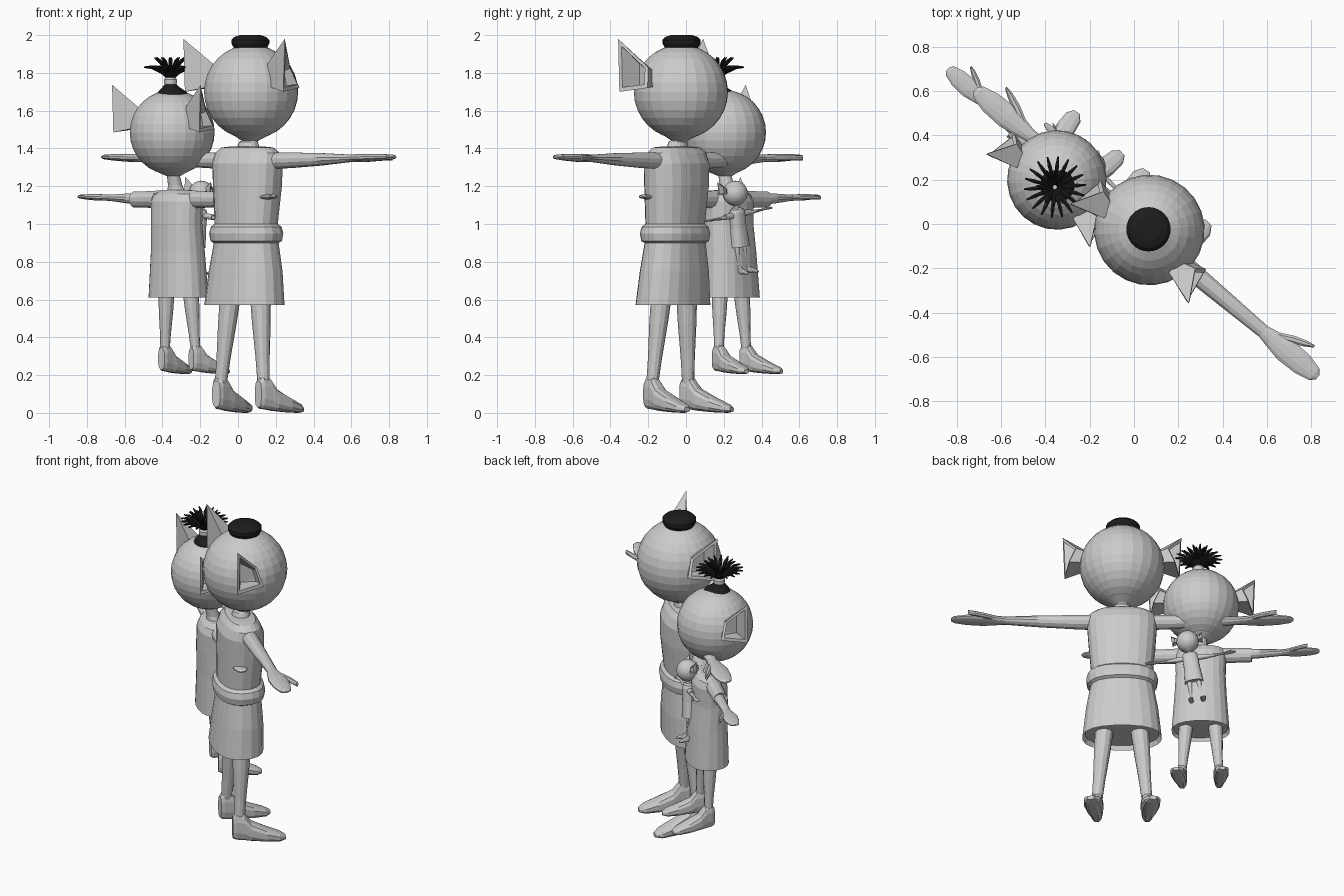
import bpy, bmesh, math
from mathutils import Matrix, Vector

if "Cube" in bpy.data.objects:
    bpy.data.objects.remove(bpy.data.objects["Cube"])


def material(name, c):
    m = bpy.data.materials.new(name)
    m.diffuse_color = (*c, 1)
    m.use_nodes = True
    m.node_tree.nodes["Principled BSDF"].inputs["Base Color"].default_value = m.diffuse_color
    return m


GREY = material("light grey", (0.6, 0.6, 0.6))
BLACK = material("black", (0.012, 0.012, 0.012))


def finish(name, bm, M, mat):
    bmesh.ops.recalc_face_normals(bm, faces=bm.faces)
    bm.transform(M)
    me = bpy.data.meshes.new(name)
    bm.to_mesh(me)
    bm.free()
    me.materials.append(mat)
    ob = bpy.data.objects.new(name, me)
    bpy.context.collection.objects.link(ob)
    return ob


def skin(name, loops, M, mat):
    """Closed surface through a list of point loops."""
    bm = bmesh.new()
    rings = [[bm.verts.new(p) for p in lp] for lp in loops]
    n = len(rings[0])
    for r0, r1 in zip(rings, rings[1:]):
        for i in range(n):
            j = (i + 1) % n
            bm.faces.new((r0[i], r0[j], r1[j], r1[i]))
    bm.faces.new(rings[0])
    bm.faces.new(rings[-1])
    return finish(name, bm, M, mat)


def loft(name, secs, axis, M, mat=GREY, n=16, power=1.0):
    """Sections are (x, y, z, a, b): centre and half sizes across the axis."""
    loops = []
    for x, y, z, a, b in secs:
        lp = []
        for i in range(n):
            t = 2 * math.pi * (i + 0.5) / n
            c, s = math.cos(t), math.sin(t)
            c = math.copysign(abs(c) ** power, c) * a
            s = math.copysign(abs(s) ** power, s) * b
            off = {"z": (c, s, 0), "x": (0, c, s), "y": (c, 0, s)}[axis]
            lp.append(Vector((x, y, z)) + Vector(off))
        loops.append(lp)
    return skin(name, loops, M, mat)


def person(who, M, zf, foot, hip, ankle, leg_r, dress, neck_z, neck_r,
           head, arm, sleeve=None):
    hy, hz, hr = head
    # dress, hollow under the hem
    z0, a0, b0, y0 = dress[0]
    rings = [(0, y0, z0 + 0.12 * a0, a0 * 0.93, b0 * 0.93)]
    rings += [(0, y, z, a, b) for z, a, b, y in dress]
    loft(who + "_dress", rings, "z", M, n=20, power=0.85)
    # neck flaring into the head
    loft(who + "_neck", [(0, 0, neck_z - neck_r, neck_r * 1.8, neck_r * 1.4),
                         (0, hy * 0.3, neck_z + 0.1 * hr, neck_r * 1.1, neck_r * 1.1),
                         (0, hy * 0.7, hz - hr * 1.03, neck_r, neck_r),
                         (0, hy, hz - hr * 0.93, hr * 0.36, hr * 0.36),
                         (0, hy, hz - hr * 0.8, hr * 0.55, hr * 0.55)], "z", M)
    # head
    bm = bmesh.new()
    bmesh.ops.create_uvsphere(bm, u_segments=24, v_segments=16, radius=hr)
    finish(who + "_head", bm, M @ Matrix.Translation((0, hy, hz)), GREY)

    for side, s in (("left", -1), ("right", 1)):
        S = M @ Matrix.Diagonal((s, 1, 1, 1))
        # cupped pointed ear
        k = hr / 0.25
        rim = [(.35, -.14, .28), (.27, 0, .13), (.31, .03, .02), (.34, -.14, 0)]
        base = [(.19, -.09, .15), (.2, -.02, .11), (.2, 0, .03), (.19, -.09, .03)]
        rim, base = [Vector(p) for p in rim], [Vector(p) for p in base]
        mid = sum(rim, Vector()) / 4
        lip = [p.lerp(mid, 0.22) for p in rim]
        floor = [p + Vector((.045, 0, 0)) for p in base]
        E = S @ Matrix.Translation((0, hy, hz)) @ Matrix.Scale(k, 4)
        skin(f"{who}_{side}_ear", [base, rim, lip, floor], E, GREY)
        # arm with mitten hand
        L, r, az = arm
        prof = [(.14, .05, .045), (.3, .044, .042), (.5, .038, .034),
                (.69, .032, .021), (.74, .043, .021), (.82, .058, .022),
                (.92, .054, .018), (.99, .036, .013), (1.01, .014, .006)]
        loft(f"{who}_{side}_arm",
             [(x * L, 0.01 * r, az + 0.025 * r * min(1, x), a * r, b * r)
              for x, a, b in prof], "x", S, n=12)
        loft(f"{who}_{side}_thumb",
             [(x * L, y * r, az + 0.02 * r, a * r, 0.015 * r) for x, y, a in
              ((.74, .03, .02), (.81, .065, .022), (.87, .09, .017),
               (.91, .106, .006))], "x", S, n=8)
        if sleeve:
            loft(f"{who}_{side}_sleeve",
                 [(x * sleeve, 0, az + 0.005, w * r, w * r) for x, w in
                  ((.3, .062), (.7, .056), (1, .054), (.98, .03))], "x", S, n=12)
        # leg
        (hx, hpy, hpz), (ax, ay) = hip, ankle
        az0 = zf + 0.13 * foot
        loft(f"{who}_{side}_leg",
             [(hx + (ax - hx) * t, hpy + (ay - hpy) * t, hpz + (az0 - hpz) * t,
               leg_r * w, leg_r * w)
              for t, w in ((0, 1.1), (.35, .95), (.7, .72), (1, .6))], "z", S, n=12)
        # long shoe, toes turned out a little
        F = (S @ Matrix.Translation((ax, ay, zf)) @
             Matrix.Rotation(math.radians(-7), 4, "Z") @ Matrix.Scale(foot, 4))
        loft(f"{who}_{side}_shoe",
             [(0, y, (lo + hi) / 2, w, (hi - lo) / 2) for y, w, lo, hi in
              ((-.04, .026, .03, .17), (-.02, .035, .02, .195), (.03, .042, .015, .185),
               (.07, .05, .01, .13), (.16, .056, .003, .085), (.24, .048, 0, .05),
               (.275, .02, .005, .03))], "y", F, n=12, power=0.7)


def place(x, y, deg):
    return Matrix.Translation((x, y, 0)) @ Matrix.Rotation(math.radians(deg), 4, "Z")


# tall figure
TALL = place(0.05, -0.05, -40)
person("tall", TALL, 0, 1.0, (.1, -.015, .66), (.15, -.045), .052,
       [(.57, .235, .15, -.025), (.75, .215, .14, -.015), (.9, .188, .125, -.01),
        (.91, .205, .142, -.01), (.95, .213, .148, -.01), (.985, .203, .14, -.01),
        (1.0, .183, .122, -.01), (1.2, .2, .132, 0), (1.32, .208, .13, 0),
        (1.375, .2, .105, 0), (1.405, .16, .08, 0), (1.41, .1, .06, 0)],
       1.41, .045, (.03, 1.7, .25), (1.0, 1.0, 1.33))

# flat ribbed hair bun on the tall figure
loft("tall_hair_bun", [(-.005, .03, z, r, r) for z, r in
     ((1.92, .08), (1.94, .092), (1.955, .1), (1.975, .1), (1.99, .085),
      (2.0, .055))], "z", TALL, BLACK, n=32)

# short figure
SHORT = place(-0.325, 0.225, -42)
person("short", SHORT, .205, .82, (.085, .015, .66), (.11, .03), .04,
       [(.61, .172, .125, .015), (.85, .155, .113, .01), (1.0, .148, .105, 0),
        (1.12, .152, .1, 0), (1.16, .14, .08, 0), (1.18, .09, .05, 0)],
       1.18, .035, (-.035, 1.485, .225), (.695, .8, 1.125), .3)

# doll held against the short figure's chest, tilted
DOLL = (place(-0.213, 0.278, -42) @ Matrix.Translation((0, 0, .98)) @
        Matrix.Rotation(math.radians(8), 4, "Y") @ Matrix.Translation((0, 0, -.98)))
person("doll", DOLL, .735, .27, (.026, 0, .91), (.032, 0), .014,
       [(.88, .056, .042, 0), (.98, .047, .036, 0), (1.06, .047, .033, 0),
        (1.08, .04, .025, 0), (1.087, .02, .015, 0)],
       1.087, .011, (0, 1.165, .066), (.27, .27, 1.045), .1)

# topknot on the short figure: base, tie and fountain of strands
KNOT = SHORT @ Matrix.Translation((0.015, -0.065, 0))
loft("short_hair_base", [(0, .02, 1.675, .085, .085), (0, .015, 1.7, .075, .075),
     (0, .005, 1.72, .05, .05), (0, 0, 1.74, .03, .03)], "z", KNOT, BLACK, n=20)
loft("short_hair_tie", [(0, 0, 1.73, .028, .028), (0, 0, 1.745, .034, .034),
     (0, 0, 1.765, .034, .034), (0, 0, 1.775, .026, .026)], "z", KNOT, GREY)
for count, path, name in (
        (18, ((.01, 1.765), (.05, 1.805), (.1, 1.83), (.14, 1.83)), "outer"),
        (12, ((.008, 1.765), (.03, 1.82), (.06, 1.86), (.085, 1.88)), "inner")):
    for i in range(count):
        R = KNOT @ Matrix.Rotation(2 * math.pi * (i + .3) / count, 4, "Z")
        loft(f"{name}_strand_{i}", [(x, 0, z, w, w) for (x, z), w in
             zip(path, (.006, .009, .01, .004))], "x", R, BLACK, n=6)
